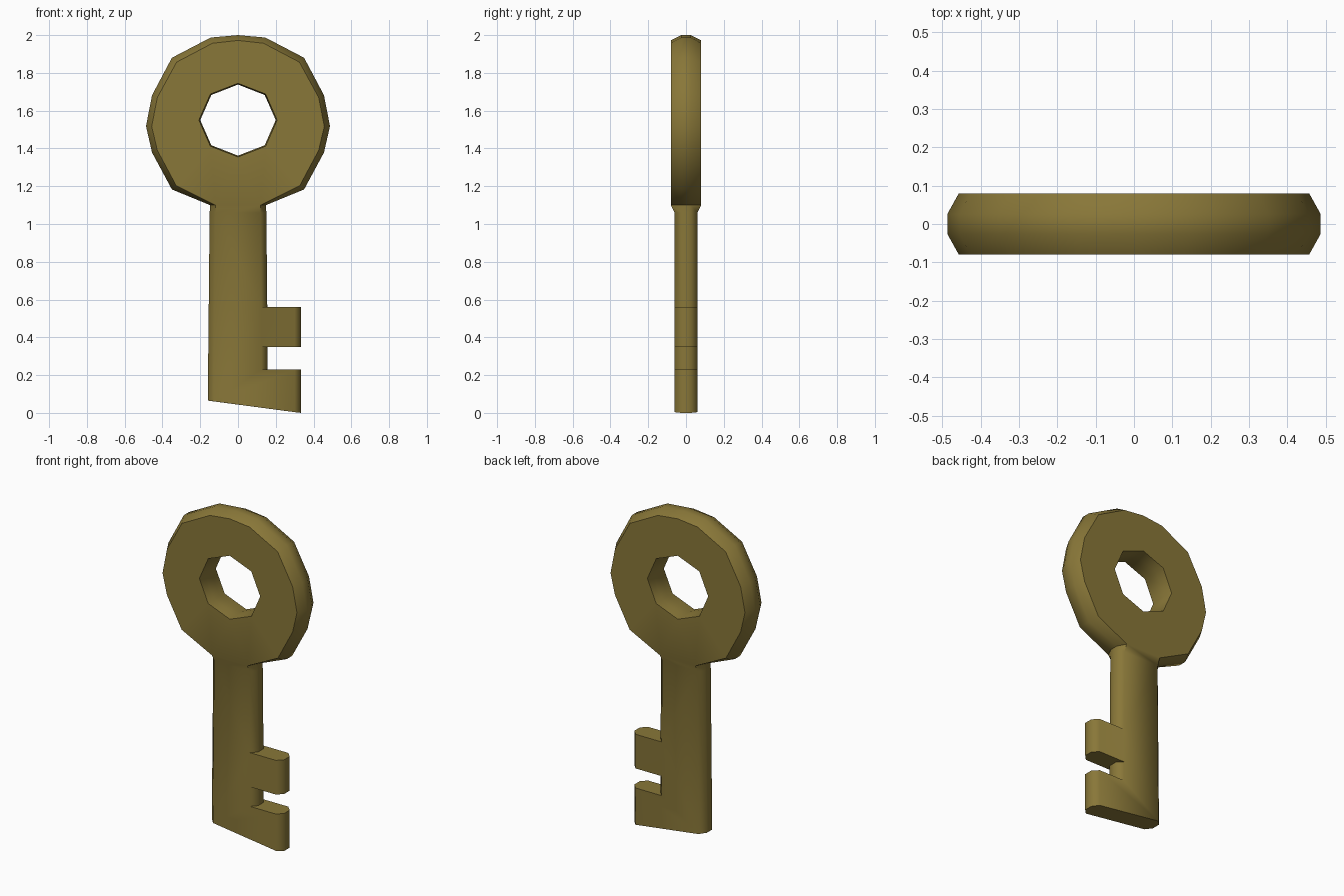
import bpy, bmesh, math

if "Cube" in bpy.data.objects:
    bpy.data.objects.remove(bpy.data.objects["Cube"])

HEAD_Y, BLADE_Y, RIM_Y = 0.08, 0.06, 0.026

# Right half of the head, top to neck: rim x, rim z, face x, face z
half = [(0, 2.0, 0, 1.972), (.145, 1.987, .135, 1.957), (.35, 1.88, .325, 1.857),
        (.455, 1.682, .427, 1.67), (.487, 1.518, .457, 1.517), (.455, 1.378, .427, 1.39),
        (.35, 1.183, .327, 1.203), (.148, 1.10, .12, 1.10)]

# Shank and teeth, clockwise from the right of the neck to the left
blade = [(.15, 1.06, .12, 1.06), (.155, .56, .123, .56), (.333, .56, .30, .56),
         (.333, .35, .30, .35), (.155, .35, .123, .35), (.155, .23, .123, .23),
         (.333, .23, .30, .23), (.333, 0, .30, .004), (-.16, .065, -.127, .061),
         (-.15, 1.06, -.12, 1.06)]

left = [(-a, b, -c, d) for a, b, c, d in reversed(half[1:])]
outline = ([(p, HEAD_Y) for p in half] + [(p, BLADE_Y) for p in blade]
           + [(p, HEAD_Y) for p in left])
n, h, b = len(outline), len(half), len(blade)

bm = bmesh.new()


def bridge(rows):
    """Join successive closed rows of vertices with quads."""
    for r0, r1 in zip(rows, rows[1:]):
        for i in range(len(r0)):
            j = (i + 1) % len(r0)
            bm.faces.new((r0[i], r0[j], r1[j], r1[i]))


def edge_loop(verts):
    """Edges of a closed loop, made where missing."""
    return [bm.edges.get((v, w)) or bm.edges.new((v, w))
            for v, w in zip(verts, verts[1:] + verts[:1])]


# Chamfered outer wall
front = [bm.verts.new((p[2], -y, p[3])) for p, y in outline]
rim_f = [bm.verts.new((p[0], -RIM_Y, p[1])) for p, y in outline]
rim_b = [bm.verts.new((p[0], RIM_Y, p[1])) for p, y in outline]
back = [bm.verts.new((p[2], y, p[3])) for p, y in outline]
bridge([front, rim_f, rim_b, back])

# Eight-sided hole, slightly narrower in the middle
hole = []
for y, s in ((-HEAD_Y, 1), (-RIM_Y, .965), (RIM_Y, .965), (HEAD_Y, 1)):
    hole.append([bm.verts.new((.207 * s * math.sin(i * math.pi / 4), y,
                               1.55 + .195 * s * math.cos(i * math.pi / 4)))
                 for i in range(8)])
bridge(hole)

# Front and back: blade face, sloped neck, head face with hole
for side, ring in ((front, hole[0]), (back, hole[-1])):
    bm.faces.new(side[h:h + b])
    bm.faces.new((side[h - 1], side[h], side[h + b - 1], side[h + b]))
    loop = side[:h] + side[h + b:]
    bmesh.ops.triangle_fill(bm, edges=edge_loop(loop) + edge_loop(ring),
                            use_beauty=True, normal=(0, 1, 0))

bmesh.ops.recalc_face_normals(bm, faces=bm.faces[:])
mesh = bpy.data.meshes.new("key")
bm.to_mesh(mesh)
bm.free()

key = bpy.data.objects.new("key", mesh)
bpy.context.collection.objects.link(key)
brass = bpy.data.materials.new("brass")
brass.diffuse_color = (0.25, 0.185, 0.04, 1)
brass.use_nodes = True
brass.node_tree.nodes["Principled BSDF"].inputs["Base Color"].default_value = brass.diffuse_color
mesh.materials.append(brass)

bpy.context.view_layer.objects.active = key
key.select_set(True)
bpy.ops.object.shade_smooth_by_angle(angle=math.radians(50))
